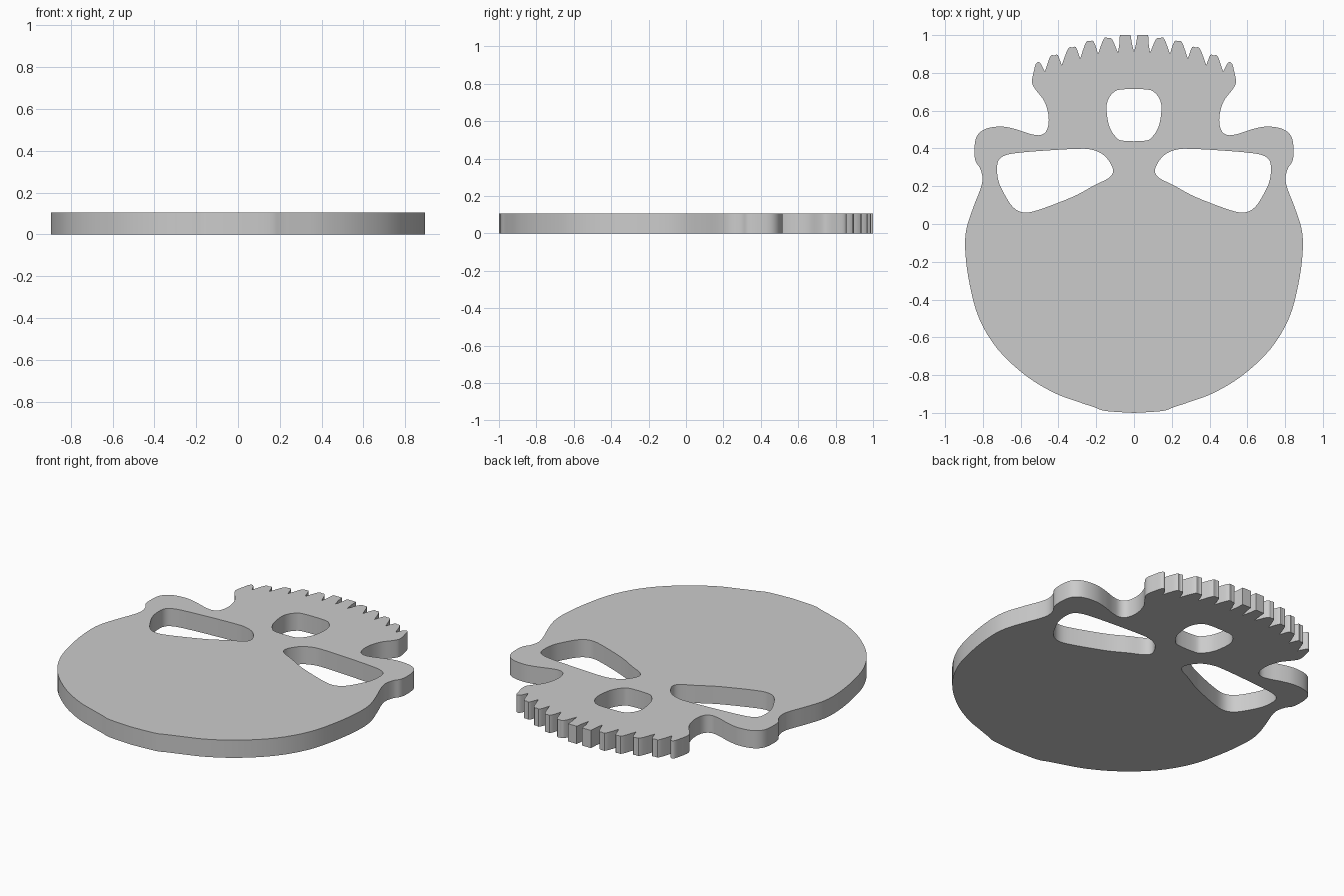
import bpy
import math
from mathutils import Vector

if "Cube" in bpy.data.objects:
    bpy.data.objects.remove(bpy.data.objects["Cube"])

THICK = 0.105


def smooth(pts, closed=False, steps=4):
    """Catmull-Rom curve through the points."""
    p = [Vector(q) for q in pts]
    n = len(p)
    out = []
    for i in range(n if closed else n - 1):
        if closed:
            a, b, c, d = (p[(i + k) % n] for k in (-1, 0, 1, 2))
        else:
            a, b, c, d = p[max(i - 1, 0)], p[i], p[i + 1], p[min(i + 2, n - 1)]
        for s in range(steps):
            t = s / steps
            out.append(0.5 * (2 * b + (c - a) * t + (2 * a - 5 * b + 4 * c - d) * t * t
                              + (3 * b - a - 3 * c + d) * t ** 3))
    if not closed:
        out.append(p[-1])
    return out


def flip(pts):
    return [Vector((-q[0], q[1])) for q in reversed(pts)]


# Right half of the outline, from the crown of the head up to the jaw
side = smooth([
    (0, -1.0), (0.15, -0.99), (0.21, -0.97), (0.30, -0.94), (0.42, -0.895),
    (0.57, -0.805), (0.72, -0.665), (0.82, -0.50), (0.87, -0.32), (0.893, -0.15),
    (0.888, -0.03), (0.85, 0.09), (0.815, 0.18), (0.802, 0.24), (0.815, 0.295),
    (0.838, 0.33), (0.845, 0.38), (0.838, 0.45), (0.81, 0.49), (0.76, 0.511),
    (0.69, 0.515), (0.62, 0.50), (0.55, 0.477), (0.495, 0.471), (0.46, 0.50),
    (0.452, 0.57), (0.475, 0.65), (0.52, 0.71), (0.54, 0.75), (0.53, 0.81),
    (0.52, 0.847), (0.505, 0.857), (0.49, 0.843), (0.472, 0.805)])

# Rounded teeth between sharp valleys
valleys = [(0.472, 0.805), (0.383, 0.84), (0.285, 0.875), (0.19, 0.90), (0.085, 0.905)]
tips = [(0.422, 0.892), (0.325, 0.935), (0.232, 0.968), (0.138, 0.985)]
for v0, tip, v1 in zip(valleys, tips, valleys[1:]):
    a, t, b = Vector(v0), Vector(tip), Vector(v1)
    left = a.lerp(t, 0.68) + Vector((0.006, 0.022))
    right = b.lerp(t, 0.68) + Vector((-0.006, 0.018))
    side += smooth([a, left, t, right, b])[1:]

# Square front tooth, ending in the middle notch
side += [Vector(q) for q in [(0.078, 0.95), (0.075, 1.0), (0.018, 1.0), (0.012, 0.96), (0, 0.91)]]
outline = side + flip(side)[1:-1]

# Eye holes
eye = smooth([
    (0.11, 0.28), (0.13, 0.33), (0.17, 0.372), (0.23, 0.395), (0.30, 0.398),
    (0.45, 0.39), (0.60, 0.378), (0.68, 0.364), (0.718, 0.335), (0.725, 0.28),
    (0.715, 0.22), (0.69, 0.165), (0.65, 0.10), (0.61, 0.068), (0.56, 0.061),
    (0.49, 0.08), (0.40, 0.113), (0.30, 0.155), (0.21, 0.205), (0.135, 0.243)], closed=True)

# Nose hole
half_nose = [(0.06, 0.441), (0.10, 0.465), (0.132, 0.52), (0.145, 0.60),
             (0.14, 0.65), (0.115, 0.69), (0.07, 0.712)]
nose = smooth(half_nose + flip(half_nose), closed=True)

# Plate: filled outline with holes, extruded
curve = bpy.data.curves.new("skull_plate_profile", 'CURVE')
curve.dimensions = '2D'
curve.fill_mode = 'BOTH'
curve.extrude = THICK / 2
for loop in (outline, eye, flip(eye), nose):
    sp = curve.splines.new('POLY')
    sp.points.add(len(loop) - 1)
    for pt, q in zip(sp.points, loop):
        pt.co = (q[0], q[1], 0, 1)
    sp.use_cyclic_u = True
plate = bpy.data.objects.new("skull_plate", curve)
plate.location.z = THICK / 2
bpy.context.collection.objects.link(plate)
bpy.context.view_layer.objects.active = plate
plate.select_set(True)
bpy.ops.object.convert(target='MESH')

# Weld caps to walls, then shade
plate = bpy.context.object
bpy.ops.object.mode_set(mode='EDIT')
bpy.ops.mesh.select_all(action='SELECT')
bpy.ops.mesh.remove_doubles(threshold=0.0005)
bpy.ops.mesh.normals_make_consistent(inside=False)
bpy.ops.object.mode_set(mode='OBJECT')
bpy.ops.object.shade_smooth_by_angle(angle=math.radians(30))
